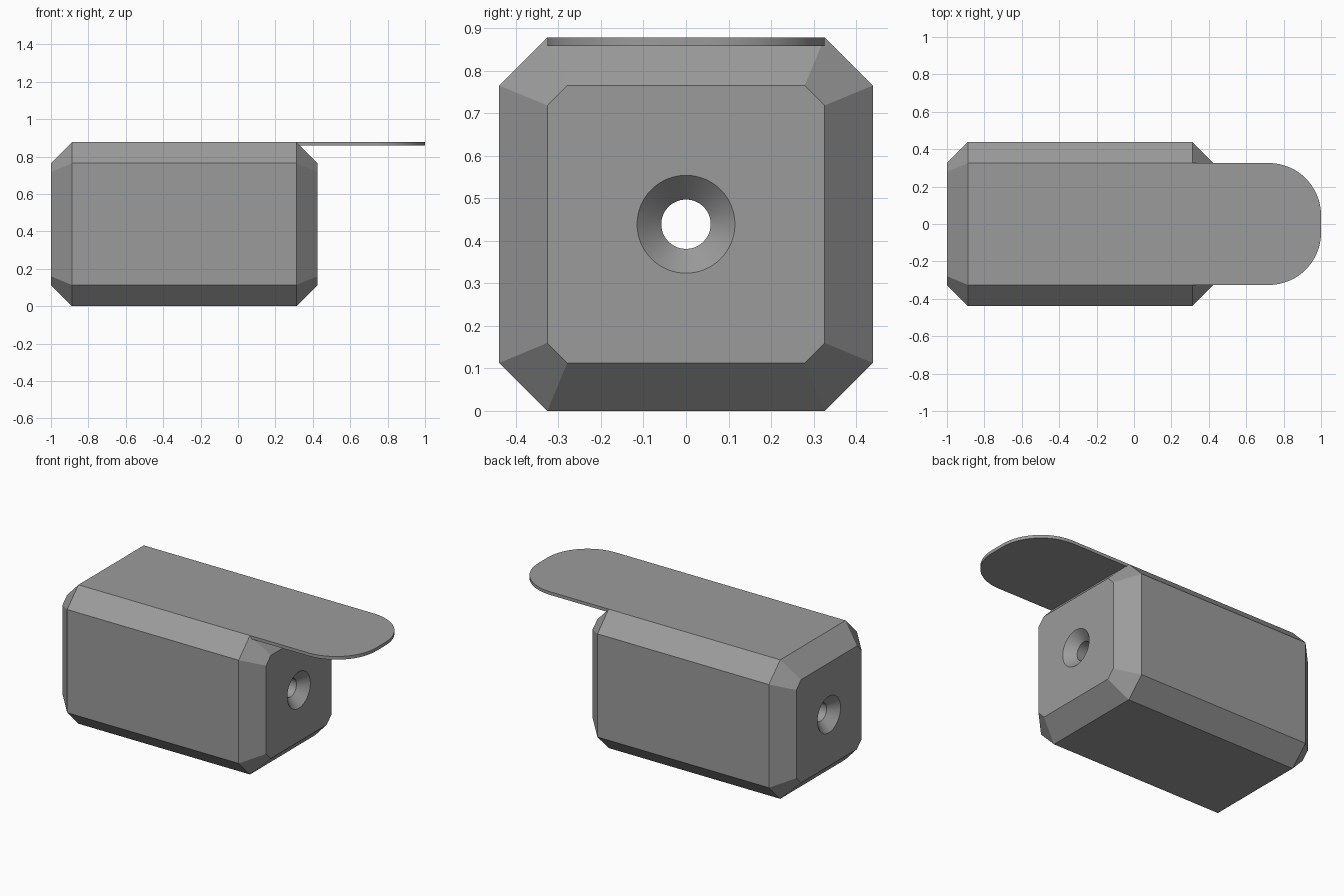
import bpy, bmesh, math

if "Cube" in bpy.data.objects:
    bpy.data.objects.remove(bpy.data.objects["Cube"])

HALF, CH = 0.439, 0.113          # half width of the block, chamfer size
X0, X1 = -1.0, 0.425             # block ends
INNER = HALF - CH

grey = bpy.data.materials.new("mid_grey")
grey.diffuse_color = (0.33, 0.33, 0.33, 1)
grey.use_nodes = True
grey.node_tree.nodes["Principled BSDF"].inputs["Base Color"].default_value = grey.diffuse_color


def octagon(x, h, c):
    """Square of half size h with corners cut by c, standing at x."""
    a = h - c
    pts = [(h, -a), (h, a), (a, h), (-a, h), (-h, a), (-h, -a), (-a, -h), (a, -h)]
    return [(x, y, z + HALF) for y, z in pts]


def circle(x, r, n=64):
    return [(x, r * math.cos(2 * math.pi * i / n), HALF + r * math.sin(2 * math.pi * i / n))
            for i in range(n)]


def loft(name, rings):
    """Closed solid through a row of matching rings."""
    bm = bmesh.new()
    vr = [[bm.verts.new(p) for p in ring] for ring in rings]
    for a, b in zip(vr, vr[1:]):
        for i in range(len(a)):
            j = (i + 1) % len(a)
            bm.faces.new((a[i], a[j], b[j], b[i]))
    bm.faces.new(vr[0])
    bm.faces.new(vr[-1])
    bmesh.ops.recalc_face_normals(bm, faces=bm.faces[:])
    me = bpy.data.meshes.new(name)
    bm.to_mesh(me)
    bm.free()
    me.materials.append(grey)
    ob = bpy.data.objects.new(name, me)
    bpy.context.collection.objects.link(ob)
    return ob


def select(ob):
    bpy.ops.object.select_all(action='DESELECT')
    ob.select_set(True)
    bpy.context.view_layer.objects.active = ob


# chamfered block
block = loft("block", [octagon(X0, INNER, 0.047), octagon(X0 + CH, HALF, CH),
                       octagon(X1 - CH, HALF, CH), octagon(X1, INNER, 0.047)])

# through hole, countersunk at both ends
R, SINK, OVER = 0.058, 0.057, 0.01
cutter = loft("hole_cutter", [circle(X0 - OVER, R + SINK + OVER), circle(X0 + SINK, R),
                              circle(X1 - SINK, R), circle(X1 + OVER, R + SINK + OVER)])
cutter.hide_render = True
mod = block.modifiers.new("hole", 'BOOLEAN')
mod.operation, mod.solver, mod.object = 'DIFFERENCE', 'EXACT', cutter
select(block)
bpy.ops.object.modifier_apply(modifier=mod.name)
bpy.data.objects.remove(cutter)

# thin flap with rounded end, flush with the top of the block
FR, TOP, THICK = 0.28, 2 * HALF, 0.02
outline = [(X1 - CH, -INNER)]
for sign, start in ((-1, -90), (1, 0)):
    for i in range(17):
        t = math.radians(start + 90 * i / 16)
        outline.append((1 - FR + FR * math.cos(t), sign * (INNER - FR) + FR * math.sin(t)))
outline.append((X1 - CH, INNER))
flap = loft("flap", [[(x, y, z) for x, y in outline] for z in (TOP - THICK, TOP)])

for ob in (block, flap):
    select(ob)
    bpy.ops.object.shade_smooth_by_angle(angle=math.radians(25))
